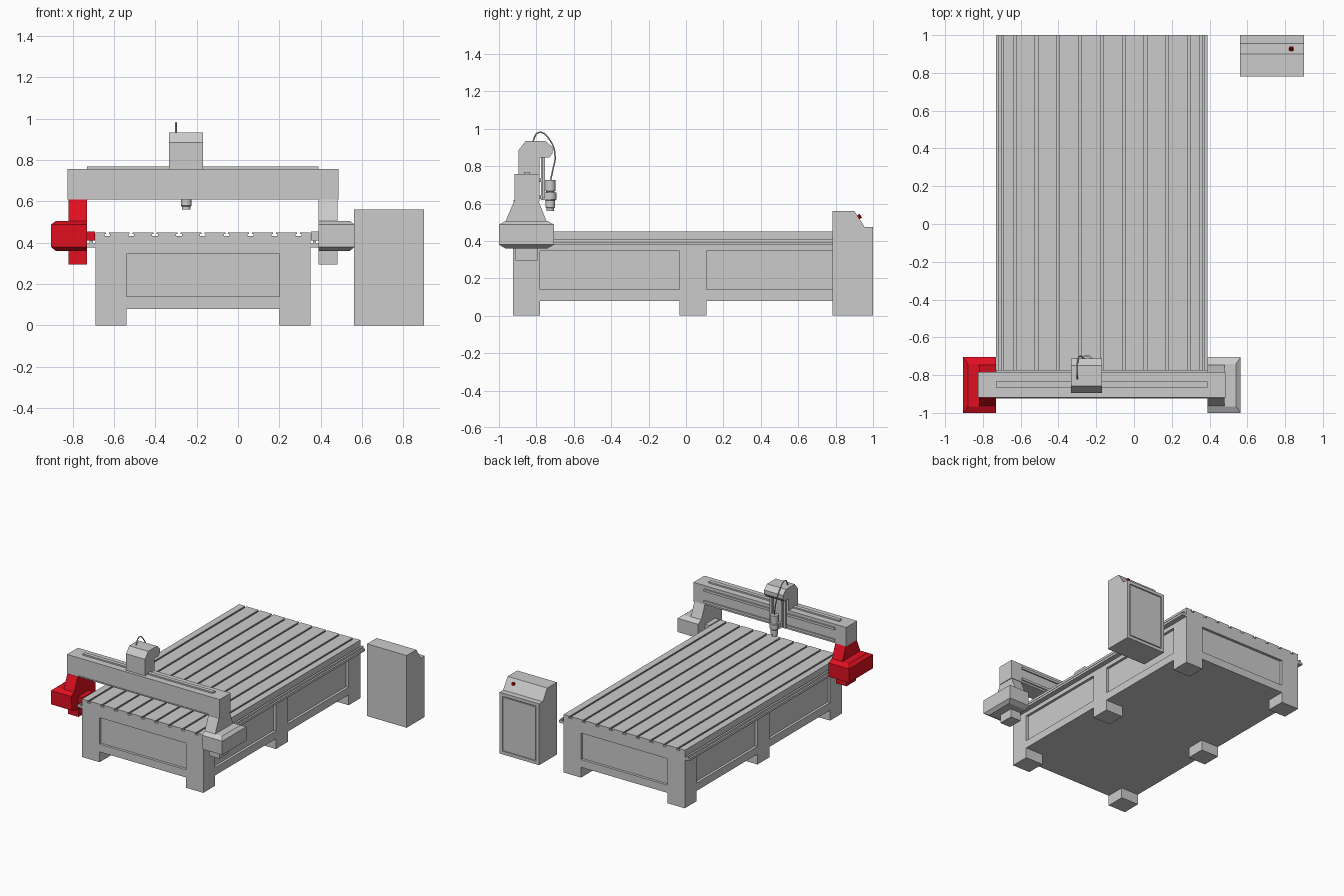
import bpy, bmesh, math
from mathutils import Matrix, Vector

if "Cube" in bpy.data.objects:
    bpy.data.objects.remove(bpy.data.objects["Cube"])

CX = -0.17                      # centre line of table and gantry
Y0, Y1 = -0.925, 1.0            # table front and back


def material(name, color):
    m = bpy.data.materials.new(name)
    m.diffuse_color = color
    m.use_nodes = True
    m.node_tree.nodes["Principled BSDF"].inputs["Base Color"].default_value = m.diffuse_color
    return m


RED = material("red_paint", (0.75, 0.005, 0.015, 1))
DARK_RED = material("dark_red", (0.3, 0.0, 0.0, 1))


def finish(name, bm, mat=None):
    bmesh.ops.recalc_face_normals(bm, faces=bm.faces)
    me = bpy.data.meshes.new(name)
    bm.to_mesh(me)
    bm.free()
    ob = bpy.data.objects.new(name, me)
    bpy.context.collection.objects.link(ob)
    if mat:
        me.materials.append(mat)
    return ob


def box_bm(a, b):
    bm = bmesh.new()
    bmesh.ops.create_cube(bm, size=1)
    for v in bm.verts:
        v.co = Vector([(a[i] + b[i]) / 2 + v.co[i] * (b[i] - a[i]) for i in range(3)])
    return bm


def box(name, a, b, mat=None):
    return finish(name, box_bm(a, b), mat)


def loft(rings):
    bm = bmesh.new()
    loops = [[bm.verts.new(p) for p in r] for r in rings]
    n = len(rings[0])
    for A, B in zip(loops, loops[1:]):
        for i in range(n):
            bm.faces.new((A[i], A[(i + 1) % n], B[(i + 1) % n], B[i]))
    bm.faces.new(loops[0])
    bm.faces.new(loops[-1])
    bmesh.ops.recalc_face_normals(bm, faces=bm.faces)
    return bm


def extrude_x(pts, x0, x1):
    return loft([[(x, y, z) for y, z in pts] for x in (x0, x1)])


def lathe(name, x, y, profile, n=24):
    bm = loft([[(x + r * math.cos(2 * math.pi * i / n), y + r * math.sin(2 * math.pi * i / n), z)
                for i in range(n)] for r, z in profile])
    ob = finish(name, bm)
    bpy.ops.object.select_all(action='DESELECT')
    ob.select_set(True)
    bpy.context.view_layer.objects.active = ob
    bpy.ops.object.shade_smooth_by_angle(angle=math.radians(35))
    return ob


# table base: grid-cut box, legs pushed down, panels pushed in
bm = box_bm((CX - 0.52, Y0, 0.08), (CX + 0.52, Y1, 0.425))
cuts = [(0, CX - 0.37), (0, CX + 0.37), (2, 0.14), (2, 0.345)]
cuts += [(1, y) for y in (-0.78, -0.035, 0.11, 0.855)]
for axis, pos in cuts:
    co, no = Vector(), Vector()
    co[axis], no[axis] = pos, 1
    bmesh.ops.bisect_plane(bm, geom=bm.verts[:] + bm.edges[:] + bm.faces[:],
                           plane_co=co, plane_no=no)
bm.normal_update()
legs, panels = [], []
for f in bm.faces:
    c, n = f.calc_center_median(), f.normal
    side_x = abs(c.x - CX) > 0.37
    post_y = c.y < -0.78 or -0.035 < c.y < 0.11 or c.y > 0.855
    if n.z < -0.9 and side_x and post_y:
        legs.append(f)
    elif 0.14 < c.z < 0.345:
        if (abs(n.y) > 0.9 and not side_x) or (abs(n.x) > 0.9 and not post_y):
            panels.append(f)
bmesh.ops.inset_individual(bm, faces=legs, thickness=0, depth=0.08)
bmesh.ops.inset_individual(bm, faces=panels, thickness=0, depth=-0.02)
finish("table_base", bm)

# slotted table top: T-slot profile along y
prof = [(CX - 0.52, 0.425), (CX - 0.52, 0.45)]
for i in range(-4, 5):
    x = CX + i * 0.1155
    prof += [(x - 0.007, 0.45), (x - 0.007, 0.441), (x - 0.014, 0.441), (x - 0.014, 0.433),
             (x + 0.014, 0.433), (x + 0.014, 0.441), (x + 0.007, 0.441), (x + 0.007, 0.45)]
prof += [(CX + 0.52, 0.45), (CX + 0.52, 0.425)]
finish("slotted_table_top", loft([[(x, y, z) for x, z in prof] for y in (Y0, Y1)]))

# gantry sides, mirrored about the table centre
UPRIGHT = [(-0.912, 0.295), (-0.912, 0.36), (-0.965, 0.36), (-0.965, 0.505), (-0.92, 0.61),
           (-0.788, 0.61), (-0.745, 0.505), (-0.745, 0.36), (-0.795, 0.36), (-0.795, 0.295)]
for side, s, mat in (("left", -1, RED), ("right", 1, None)):
    def X(d):
        return CX + s * d

    def span(a, b):
        return sorted((X(a), X(b)))

    x0, x1 = span(0.52, 0.56)
    box(side + "_rail_shelf", (x0, Y0, 0.377), (x1, Y1, 0.395))
    x0, x1 = span(0.532, 0.547)
    box(side + "_guide_rail", (x0, Y0, 0.395), (x1, Y1, 0.41))
    x0, x1 = span(0.522, 0.562)
    box(side + "_rail_carriage", (x0, -0.915, 0.41), (x1, -0.79, 0.455), mat)
    finish(side + "_upright", extrude_x(UPRIGHT, X(0.56), X(0.65)), mat)
    rings = []
    for z, ix, iy in ((0.36, 0.025, 0.035), (0.38, 0, 0), (0.487, 0, 0), (0.506, 0.025, 0.035)):
        a, b = -1.0 + iy, -0.705 - iy
        rings.append([(X(0.56), a, z), (X(0.735 - ix), a, z), (X(0.735 - ix), b, z), (X(0.56), b, z)])
    finish(side + "_motor_cover", loft(rings), mat)

# cross beam with its rails
box("cross_beam", (CX - 0.655, -0.918, 0.61), (CX + 0.655, -0.784, 0.757))
box("beam_top_rail", (CX - 0.56, -0.865, 0.757), (CX + 0.56, -0.835, 0.768))
box("beam_front_lip", (CX - 0.56, -0.922, 0.612), (CX + 0.56, -0.918, 0.62))
for name, z in (("upper", 0.715), ("lower", 0.625)):
    box("beam_" + name + "_rail", (CX - 0.56, -0.784, z), (CX + 0.56, -0.774, z + 0.018))

# tool head cover
HEAD = [(-0.895, 0.757), (-0.895, 0.885), (-0.858, 0.933), (-0.75, 0.933), (-0.713, 0.90),
        (-0.713, 0.87), (-0.73, 0.847), (-0.783, 0.847), (-0.783, 0.757)]
finish("head_cover", extrude_x(HEAD, -0.333, -0.17))
box("head_back_plate", (-0.32, -0.774, 0.62), (-0.18, -0.764, 0.847))
for i, x in enumerate((-0.30, -0.215)):
    box("slide_bar_%d" % i, (x, -0.764, 0.63), (x + 0.015, -0.755, 0.847))
box("spindle_bracket", (-0.285, -0.764, 0.62), (-0.215, -0.725, 0.66))

# spindle
lathe("spindle", -0.25, -0.726,
      [(0.028, 0.725), (0.028, 0.667), (0.022, 0.665), (0.022, 0.66), (0.033, 0.658),
       (0.033, 0.622), (0.026, 0.615), (0.026, 0.58), (0.021, 0.575), (0.021, 0.56)])

# cable
cu = bpy.data.curves.new("cable", 'CURVE')
cu.dimensions = '3D'
cu.bevel_depth = 0.004
cu.bevel_resolution = 2
cu.resolution_u = 6
sp = cu.splines.new('BEZIER')
path = [(-0.30, -0.823, 0.925), (-0.30, -0.785, 0.98), (-0.298, -0.725, 0.935),
        (-0.285, -0.70, 0.85), (-0.265, -0.712, 0.78), (-0.25, -0.725, 0.72)]
sp.bezier_points.add(len(path) - 1)
for p, co in zip(sp.bezier_points, path):
    p.co = co
    p.handle_left_type = p.handle_right_type = 'AUTO'
cu.use_fill_caps = True
bpy.context.collection.objects.link(bpy.data.objects.new("cable", cu))

# control cabinet with sloped console and recessed door
bm = extrude_x([(0.782, 0), (0.782, 0.56), (0.90, 0.56), (0.955, 0.475), (1.0, 0.475), (1.0, 0)],
               0.56, 0.90)
bm.normal_update()
door = [f for f in bm.faces if f.normal.y > 0.99]
bmesh.ops.inset_individual(bm, faces=door, thickness=0.035, depth=0)
bmesh.ops.inset_individual(bm, faces=door, thickness=0, depth=-0.01)
bmesh.ops.inset_individual(bm, faces=door, thickness=0.012, depth=0)
bmesh.ops.inset_individual(bm, faces=door, thickness=0, depth=0.006)
finish("control_cabinet", bm)

# stop button on the slope
bm = bmesh.new()
rot = Vector((0, 0.085, 0.055)).to_track_quat('Z', 'Y').to_matrix().to_4x4()
bmesh.ops.create_cone(bm, cap_ends=True, segments=16, radius1=0.012, radius2=0.012, depth=0.022,
                      matrix=Matrix.Translation((0.832, 0.925, 0.529)) @ rot)
finish("stop_button", bm, DARK_RED)
